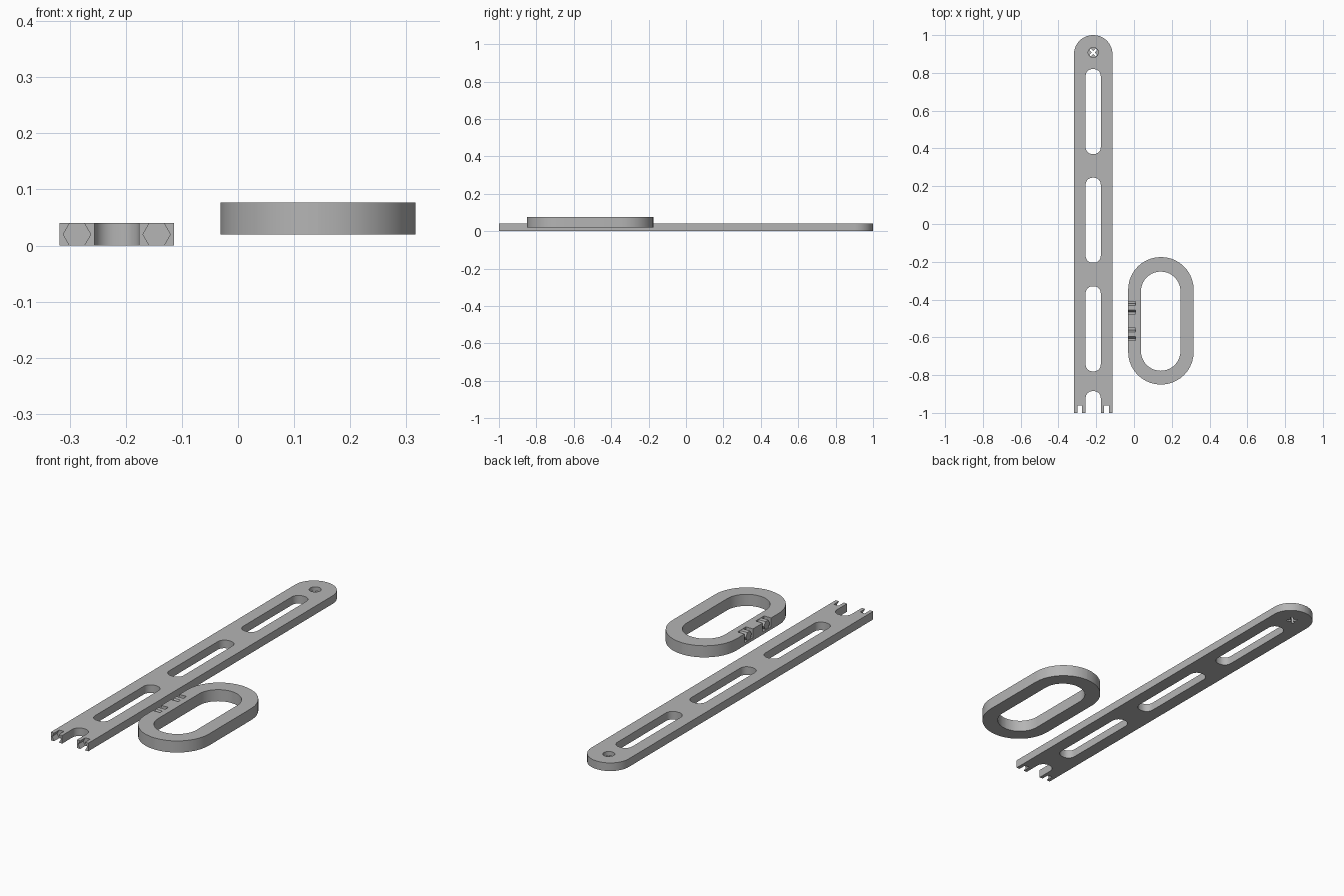
import bpy, bmesh
from math import cos, sin, pi
from mathutils import Matrix, Vector

if "Cube" in bpy.data.objects:
    bpy.data.objects.remove(bpy.data.objects["Cube"], do_unlink=True)

grey = bpy.data.materials.new("light_grey_plastic")
grey.use_nodes = True
grey.diffuse_color = (0.46, 0.46, 0.46, 1)
grey.node_tree.nodes["Principled BSDF"].inputs["Base Color"].default_value = (0.46, 0.46, 0.46, 1)


def rounded(x0, x1, y0, y1, top, bottom, steps=10):
    """Rectangle outline with separate top and bottom corner radii."""
    corners = [(x1 - top, y1 - top, top, 0), (x0 + top, y1 - top, top, 1),
               (x0 + bottom, y0 + bottom, bottom, 2), (x1 - bottom, y0 + bottom, bottom, 3)]
    points = []
    for cx, cy, r, quarter in corners:
        for i in range(steps + 1 if r else 1):
            a = (quarter + i / steps) * pi / 2
            p = (cx + r * cos(a), cy + r * sin(a))
            if not points or (Vector(p) - Vector(points[-1])).length > 0.0005:
                points.append(p)
    if (Vector(points[0]) - Vector(points[-1])).length < 0.0005:
        points.pop()
    return points


def ngon(n, r, cx=0, cy=0):
    return [(cx + r * cos(2 * pi * i / n), cy + r * sin(2 * pi * i / n)) for i in range(n)]


def prism(name, outline, z0, z1, matrix=None):
    """Extrude an outline upward, then place it with an optional matrix."""
    bm = bmesh.new()
    face = bm.faces.new([bm.verts.new((x, y, z0)) for x, y in outline])
    new = bmesh.ops.extrude_face_region(bm, geom=[face])["geom"]
    bmesh.ops.translate(bm, vec=(0, 0, z1 - z0),
                        verts=[v for v in new if isinstance(v, bmesh.types.BMVert)])
    if matrix:
        bm.transform(matrix)
    bmesh.ops.recalc_face_normals(bm, faces=bm.faces)
    mesh = bpy.data.meshes.new(name)
    bm.to_mesh(mesh)
    bm.free()
    mesh.materials.append(grey)
    obj = bpy.data.objects.new(name, mesh)
    bpy.context.collection.objects.link(obj)
    return obj


def activate(obj):
    bpy.ops.object.select_all(action="DESELECT")
    obj.select_set(True)
    bpy.context.view_layer.objects.active = obj


def cut(obj, cutters):
    activate(obj)
    for cutter in cutters:
        mod = obj.modifiers.new("cut", "BOOLEAN")
        mod.operation = "DIFFERENCE"
        mod.solver = "EXACT"
        mod.object = cutter
        bpy.ops.object.modifier_apply(modifier=mod.name)
        bpy.data.objects.remove(cutter, do_unlink=True)
    bpy.ops.object.shade_smooth_by_angle(angle=pi / 6)


# Flat handle bar with one round end
mid, half, thick = -0.216, 0.102, 0.04
bar = prism("handle_bar", rounded(mid - half, mid + half, -1, 1, half - 0.001, 0), 0, thick)
cutters = []

# Three long slots and the open notch between the prongs
for y0 in (0.37, -0.205, -0.78):
    cutters.append(prism("slot_cutter", rounded(mid - 0.04, mid + 0.04, y0, y0 + 0.45, 0.036, 0.036), -0.1, 0.1))
cutters.append(prism("notch_cutter", rounded(mid - 0.04, mid + 0.04, -1.1, -0.885, 0.036, 0), -0.1, 0.1))

# Hexagonal bores along the prongs
for side in (-1, 1):
    place = Matrix.Translation((mid + side * 0.071, 0, thick / 2)) @ Matrix.Rotation(pi / 2, 4, "X")
    cutters.append(prism("bore_cutter", ngon(6, 0.0245), 0.96, 1.1, place))

# Round recess with a diagonal cross right through
hole_y = 0.908
cutters.append(prism("recess_cutter", ngon(32, 0.027, mid, hole_y), 0.02, 0.1))
for turn in (pi / 4, -pi / 4):
    place = Matrix.Translation((mid, hole_y, 0)) @ Matrix.Rotation(turn, 4, "Z")
    cutters.append(prism("cross_cutter", rounded(-0.025, 0.025, -0.006, 0.006, 0, 0), -0.1, 0.1, place))
cut(bar, cutters)

# Oval ring
low, high, edge = 0.02, 0.077, -0.031
ring = prism("oval_ring", rounded(edge, 0.316, -0.85, -0.175, 0.173, 0.173), low, high)
cutters = [prism("opening_cutter", rounded(0.037, 0.246, -0.777, -0.252, 0.104, 0.104), -0.1, 0.2)]

# Two sockets in the ring's side, each holding a hexagonal peg
socket_centres = (-0.443, -0.584)
for y in socket_centres:
    cutters.append(prism("socket_cutter", rounded(edge - 0.05, 0.007, y - 0.033, y + 0.033, 0, 0), 0.034, 0.2))
cut(ring, cutters)
for i, y in enumerate(socket_centres):
    place = Matrix.Translation((edge, y, 0.056)) @ Matrix.Rotation(pi / 2, 4, "Z") @ Matrix.Rotation(pi / 2, 4, "X")
    prism(f"socket_peg_{i + 1}", ngon(6, 0.0225), 0, 0.042, place)
